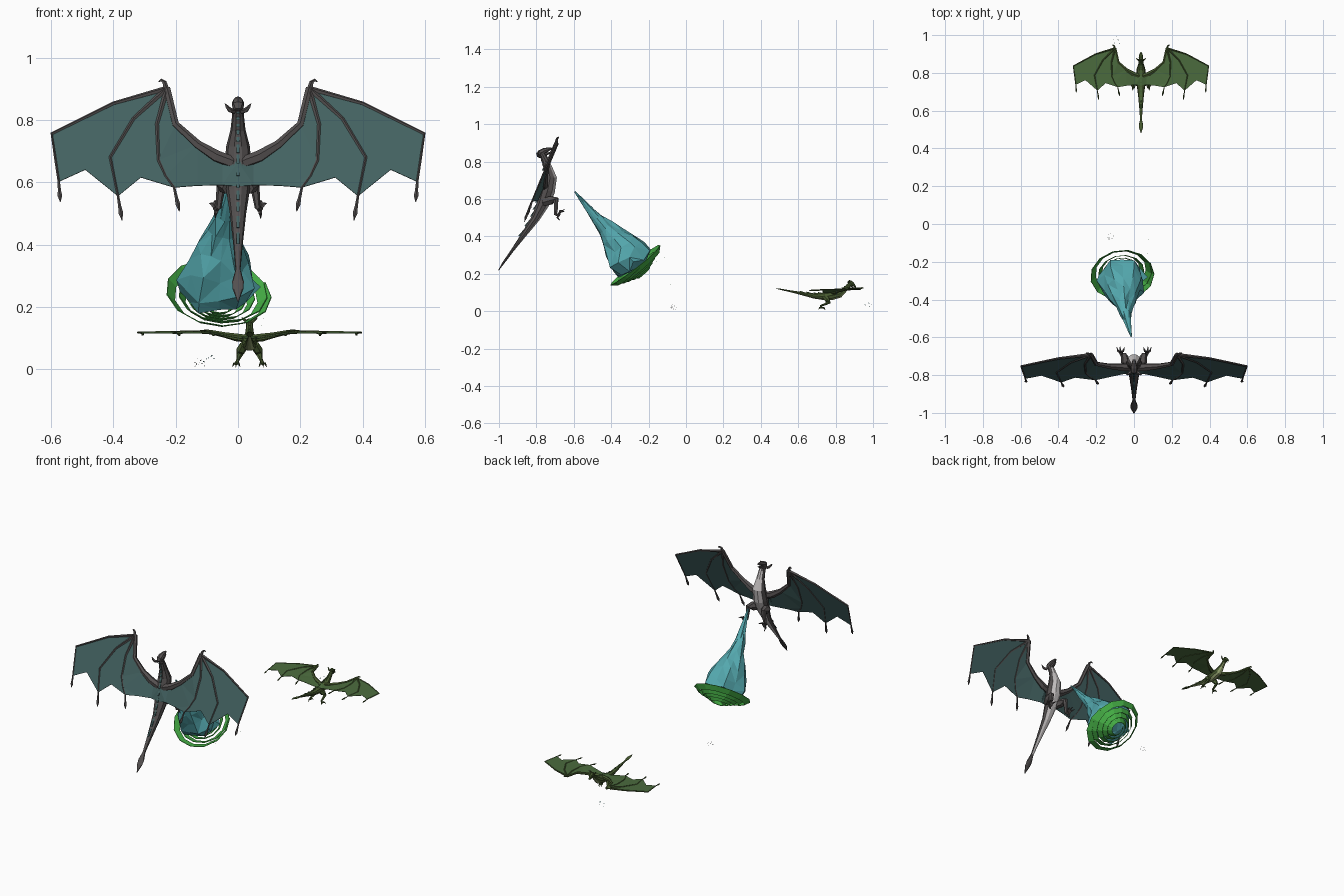
import bpy, bmesh, math, random
from mathutils import Vector, Matrix

if "Cube" in bpy.data.objects:
    bpy.data.objects.remove(bpy.data.objects["Cube"])

random.seed(4)
I = Matrix.Identity(4)


def mat(name, r, g, b):
    m = bpy.data.materials.new(name)
    lin = [((c / 255 + 0.055) / 1.055) ** 2.4 for c in (r, g, b)]
    m.diffuse_color = (*lin, 1)
    m.use_nodes = True
    m.node_tree.nodes["Principled BSDF"].inputs["Base Color"].default_value = m.diffuse_color
    return m


def make(name, bm, mats, matrix=I, mirror=False, thick=0, rule=None):
    bmesh.ops.recalc_face_normals(bm, faces=bm.faces)
    bm.normal_update()
    if rule:
        for f in bm.faces:
            f.material_index = rule(f)
    me = bpy.data.meshes.new(name)
    bm.to_mesh(me)
    bm.free()
    ob = bpy.data.objects.new(name, me)
    bpy.context.collection.objects.link(ob)
    for m in mats:
        me.materials.append(m)
    ob.matrix_world = matrix
    if mirror:
        ob.modifiers.new("mirror", 'MIRROR')
    if thick:
        s = ob.modifiers.new("thickness", 'SOLIDIFY')
        s.thickness, s.offset = thick, 0
    return ob


def tube(bm, pts, radii, sides=6, ref=(0, 0, 1), jitter=0):
    """Loft elliptical rings along a path; a radius may be a (wide, high) pair."""
    pts = [Vector(p) for p in pts]
    rings = []
    for i, p in enumerate(pts):
        t = (pts[min(i + 1, len(pts) - 1)] - pts[max(i - 1, 0)]).normalized()
        u = Vector(ref)
        u = (u - t * u.dot(t)).normalized()
        v = t.cross(u)
        r = radii[i] if isinstance(radii[i], tuple) else (radii[i], radii[i])
        ring = []
        for k in range(sides):
            a = 2 * math.pi * k / sides
            j = 1 + random.uniform(-jitter, jitter)
            along = t * random.uniform(-jitter, jitter) * r[0] * 0.9
            ring.append(bm.verts.new(p + j * (u * math.cos(a) * r[0] + v * math.sin(a) * r[1]) + along))
        rings.append(ring)
    for a, b in zip(rings, rings[1:]):
        for k in range(sides):
            n = (k + 1) % sides
            bm.faces.new((a[k], a[n], b[n], b[k]))
    bm.faces.new(rings[0])
    bm.faces.new(rings[-1])


def wing_point(x, y):
    # wing rises from the shoulder, then runs flat
    return Vector((x, y, 0.01 + 0.03 * min(1, max(0, (x - 0.04) / 0.16))))


def dragon(label, M, hide, belly, skin):
    # body and tail
    spine = [(-.505, .06, .002, .002), (-.46, .052, .017, .006), (-.43, .045, .019, .007),
             (-.385, .035, .008, .008), (-.29, .013, .015, .014), (-.17, -.014, .026, .024),
             (-.09, -.02, .037, .034), (-.01, -.015, .044, .042), (.06, .0, .038, .038),
             (.105, .033, .024, .024), (.14, .065, .019, .02), (.16, .09, .017, .017)]
    bm = bmesh.new()
    tube(bm, [(0, a, h) for a, h, _, _ in spine], [(w, t) for _, _, w, t in spine], 10, (1, 0, 0))
    make(label + "_body", bm, [hide, belly], M,
         rule=lambda f: 1 if f.normal.z < -.45 and f.calc_center_median().y > -.4 else 0)

    # head and lower jaw
    bm = bmesh.new()
    tube(bm, [(0, .145, .1), (0, .16, .098), (0, .178, .085), (0, .196, .066), (0, .206, .052)],
         [(.012, .01), (.02, .018), (.019, .016), (.012, .01), (.007, .005)], 8, (1, 0, 0))
    tube(bm, [(0, .155, .078), (0, .174, .06), (0, .19, .046)],
         [(.015, .01), (.012, .007), (.005, .003)], 6, (1, 0, 0))
    make(label + "_head", bm, [hide], M)

    # horns
    bm = bmesh.new()
    tube(bm, [(.012, .142, .092), (.026, .142, .105), (.035, .15, .113), (.042, .16, .117)],
         [.008, .008, .006, .001], 5)
    make(label + "_horns", bm, [hide], M, True)

    # dorsal fins along the ridge of the back
    bm = bmesh.new()
    for (a, h, _, t), (a2, h2, _, t2) in zip(spine[4:11], spine[5:12]):
        for k in range(2):
            lo, hi = k / 2, (k + 1) / 2
            p = Vector((0, a + (a2 - a) * lo, h + t + (h2 + t2 - h - t) * lo - .004))
            q = Vector((0, a + (a2 - a) * hi, h + t + (h2 + t2 - h - t) * hi - .004))
            tip = p + Vector((0, -.004, .012))
            bm.faces.new([bm.verts.new(c) for c in (p, q, tip)])
    make(label + "_back_fins", bm, [skin], M, thick=.009)

    # wing bones: arm, three fingers, thumb claw
    wrist = (.228, .245)
    arm = [(.015, -.002), (.07, .018), (.13, .055), (.2, .12), wrist]
    fingers = [[wrist, (.40, .193), (.598, .087), (.586, .0), (.575, -.08)],
               [wrist, (.335, .14), (.41, .005), (.398, -.06), (.385, -.13)],
               [wrist, (.26, .12), (.255, -.005), (.232, -.06), (.205, -.10)]]
    claws = [(.57, -.148), (.372, -.212), (.188, -.18)]
    bm = bmesh.new()
    tube(bm, [wing_point(*p) for p in arm], [.02, .021, .015, .012, .012])
    for f, c in zip(fingers, claws):
        tube(bm, [wing_point(*p) for p in f], [.009, .006, .005, .004, .004], 5)
        e, c = wing_point(*f[-1]), wing_point(*c)
        c.z -= .006
        tube(bm, [e, e.lerp(c, .45), e.lerp(c, .7), c], [.004, .0055, .008, .001], 5)
    tube(bm, [(.228, .235, .04), (.236, .264, .046), (.247, .273, .044), (.255, .268, .04)],
         [.01, .007, .005, .001], 5)
    make(label + "_wing_bones", bm, [hide], M, True)

    # wing membranes with scalloped trailing edges, joined across the back
    bm = bmesh.new()
    panels = [fingers[0] + [(.49, -.038)] + fingers[1][:0:-1],
              fingers[1] + [(.312, -.065)] + fingers[2][:0:-1],
              fingers[2] + [(.13, -.088), (.05, -.08), (.05, .005)] + arm[1:-1]]
    for p in panels:
        bm.faces.new([bm.verts.new(wing_point(*c)) for c in p])
    inner = [wing_point(.05, -.08), wing_point(.05, .005), Vector((.0, -.005, .027)), Vector((.0, -.085, .014))]
    bm.faces.new([bm.verts.new(c) for c in inner])
    bmesh.ops.triangulate(bm, faces=bm.faces)
    make(label + "_wing_membranes", bm, [skin], M, True, .003)

    # hind legs with splayed toes
    bm = bmesh.new()
    tube(bm, [(.03, -.075, -.02), (.045, -.052, -.05), (.053, -.036, -.075), (.058, -.075, -.092),
              (.063, -.11, -.104), (.07, -.106, -.122)], [.022, .026, .017, .012, .009, .011], 6, (1, 0, 0))
    for dx, dy in ((-.02, .03), (.004, .038), (.022, .028), (.003, -.026)):
        b = Vector((.07, -.106, -.122))
        tube(bm, [b, b + Vector((dx * .6, dy * .6, .002)), b + Vector((dx, dy, -.018))],
             [.008, .006, .001], 5)
    make(label + "_legs", bm, [hide], M, True)


# large grey dragon, pitched steeply upward
dragon("large_dragon", Matrix.Translation((0, -.75, .66)) @ Matrix.Rotation(math.radians(67), 4, 'X'),
       mat("dark grey hide", 84, 80, 80), mat("pale grey belly", 194, 190, 190),
       mat("dark teal membrane", 67, 98, 97))
# small green dragon, flying nearly level
dragon("small_dragon",
       Matrix.Translation((.037, .785, .093)) @ Matrix.Rotation(math.radians(1.5), 4, 'X') @ Matrix.Scale(.6, 4),
       mat("olive hide", 72, 92, 48), mat("pale olive belly", 152, 167, 114),
       mat("leaf green membrane", 76, 108, 62))

teal = mat("teal flame", 84, 168, 174)
green = mat("bright green", 70, 176, 70)
white = mat("pale chips", 200, 205, 200)

# faceted flame cone
T, B = Vector((-.015, -.595, .64)), Vector((-.06, -.27, .25))
d = (B - T).normalized()
prof = [(0, .004), (.12, .011), (.25, .02), (.37, .03), (.5, .046), (.63, .068),
        (.76, .095), (.88, .12), (.98, .116), (1.03, .06)]
bm = bmesh.new()
tube(bm, [T.lerp(B, t) + Vector((-.012, 0, 0)) * math.sin(math.pi * min(t, 1)) for t, _ in prof],
     [r for _, r in prof], 12, (1, 0, 0), .17)
bmesh.ops.triangulate(bm, faces=bm.faces)
make("flame_cone", bm, [teal])

# broad ribbon: one wide outer loop, then tight inner turns across the flame's end
u = (Vector((1, 0, 0)) - d * d.x).normalized()
v = d.cross(u)
bm = bmesh.new()
prev = None
seg, turns = 13, 4.7
n = int(turns * seg)
for i in range(n + 1):
    t = i / seg
    a = math.radians(-25) + 2 * math.pi * t
    r = .161 - .006 * t - .025 * min(1, max(0, (t - .8) / .5)) - .021 * max(0, t - 1.2)
    w = min(1, .2 + i / 3, .2 + (n - i) / 3)
    radial = u * math.cos(a) + v * math.sin(a)
    c = B + d * (.008 + .011 * t) + radial * r
    edge = (radial * (.014 if t < 1.2 else .011) - d * .013) * w
    pair = [bm.verts.new(c + edge), bm.verts.new(c - edge)]
    if prev:
        bm.faces.new((prev[0], prev[1], pair[1], pair[0]))
    prev = pair
make("spiral_ribbon", bm, [green], thick=.003)


# drifting chips
def chips(name, centre, spread, size, count, m):
    bm = bmesh.new()
    for _ in range(count):
        p = Vector([c + random.uniform(-s, s) for c, s in zip(centre, spread)])
        bmesh.ops.create_icosphere(bm, subdivisions=1, radius=size * random.uniform(.5, 1),
                                   matrix=Matrix.Translation(p))
    make(name, bm, [m])


chips("pale_chips", (-.125, -.063, .022), (.022, .02, .014), .0025, 12, white)
chips("teal_chips", (-.095, .975, .035), (.02, .02, .01), .003, 6, teal)
chips("green_chips", (.06, -.12, .22), (.03, .05, .09), .0012, 10, green)
